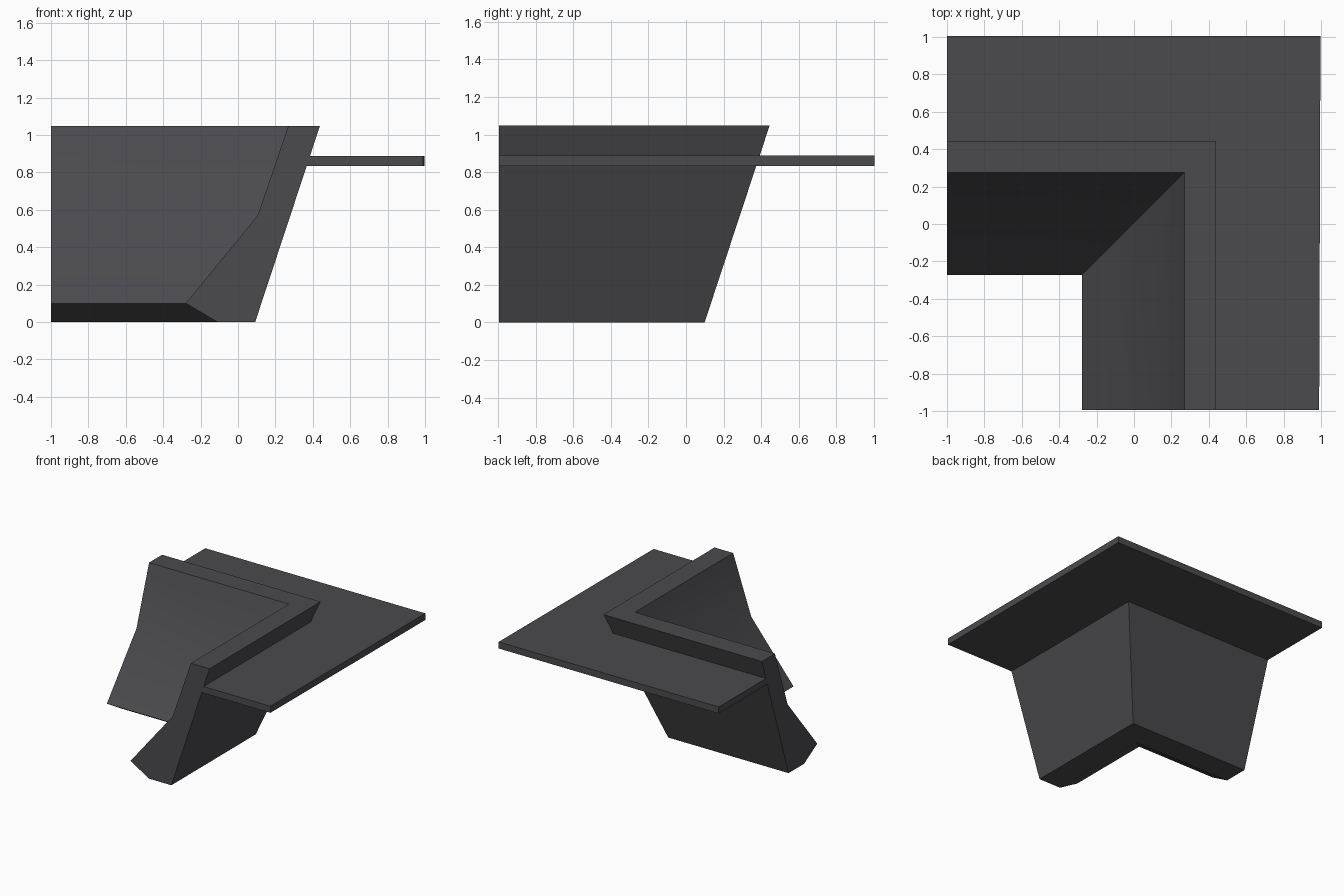
import bpy, bmesh, math

if "Cube" in bpy.data.objects:
    bpy.data.objects.remove(bpy.data.objects["Cube"])

grey = bpy.data.materials.new("dark_grey")
grey.diffuse_color = (0.07, 0.068, 0.076, 1)
grey.use_nodes = True
grey.node_tree.nodes["Principled BSDF"].inputs["Base Color"].default_value = grey.diffuse_color

X0, Y0 = -1.0, -0.995   # open ends of the two arms
SHIFT = 0.007           # back arm sits this much further out


def corner_sweep(name, profile, skew=0.0):
    """Sweep an (offset, height) profile round a mitred right-angle corner."""
    bm = bmesh.new()
    rings = [
        [bm.verts.new((X0, d + SHIFT, z)) for d, z in profile],
        [bm.verts.new((d, d + SHIFT, z)) for d, z in profile],
        [bm.verts.new((d - (skew if d > 0.9 else 0), Y0, z)) for d, z in profile],
    ]
    n = len(profile)
    for a, b in zip(rings, rings[1:]):
        for i in range(n):
            j = (i + 1) % n
            bm.faces.new((a[i], a[j], b[j], b[i]))
    bm.faces.new(rings[0])
    bm.faces.new(rings[-1][::-1])
    bmesh.ops.recalc_face_normals(bm, faces=bm.faces)
    mesh = bpy.data.meshes.new(name)
    bm.to_mesh(mesh)
    bm.free()
    mesh.materials.append(grey)
    obj = bpy.data.objects.new(name, mesh)
    bpy.context.collection.objects.link(obj)
    bpy.ops.object.select_all(action='DESELECT')
    obj.select_set(True)
    bpy.context.view_layer.objects.active = obj
    bpy.ops.object.shade_smooth_by_angle(angle=math.radians(30))
    return obj


def outer(z):
    """Offset of the wall's sloping outer face at height z."""
    return 0.092 + 0.346 * z / 1.048


# Leaning wall with a flared foot
corner_sweep("corner_wall", [
    (outer(0), 0), (outer(1.048), 1.048), (0.269, 1.048),
    (0.105, 0.57), (-0.279, 0.10), (-0.11, 0)])

# Thin ledge butting against the outer face
LO, HI = 0.834, 0.888
corner_sweep("outer_ledge", [
    (outer(LO), LO), (0.997, LO), (0.997, HI), (outer(HI), HI)], skew=0.007)
